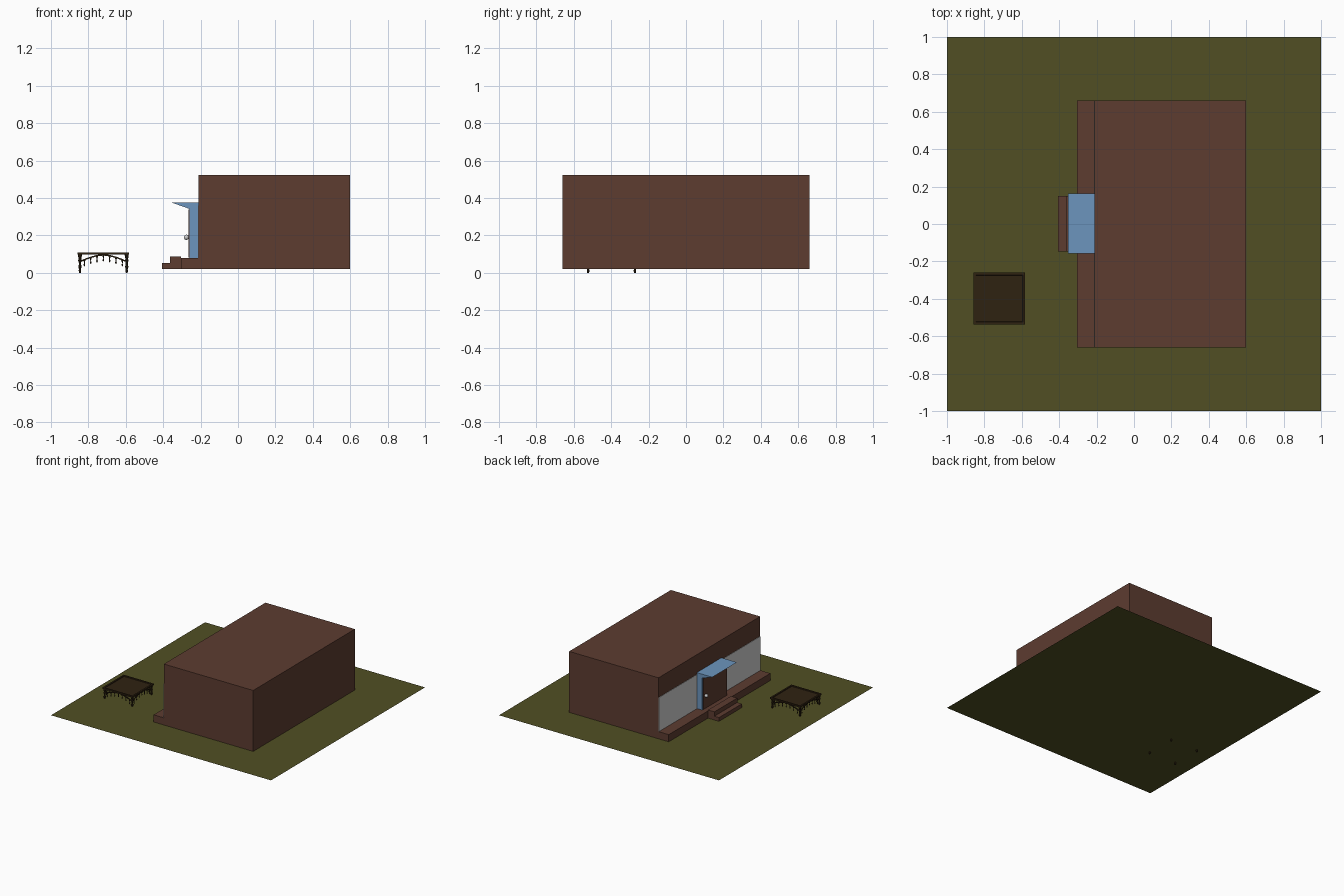
import bpy, bmesh, math
from mathutils import Matrix, Vector

if "Cube" in bpy.data.objects:
    bpy.data.objects.remove(bpy.data.objects["Cube"])


def material(name, r, g, b):
    def lin(c):
        c /= 255
        return c / 12.92 if c < 0.04045 else ((c + 0.055) / 1.055) ** 2.4
    m = bpy.data.materials.new(name)
    m.diffuse_color = (lin(r), lin(g), lin(b), 1)
    m.use_nodes = True
    m.node_tree.nodes["Principled BSDF"].inputs["Base Color"].default_value = m.diffuse_color
    return m


BROWN = material("brown_wall", 93, 60, 48)
GRASS = material("olive_grass", 81, 79, 35)
BLUE = material("blue_paint", 108, 149, 190)
GREY = material("light_grey", 207, 207, 207)
WOOD = material("dark_wood", 47, 34, 17)


def finish(name, bm, mat):
    bmesh.ops.recalc_face_normals(bm, faces=bm.faces)
    me = bpy.data.meshes.new(name)
    bm.to_mesh(me)
    bm.free()
    me.materials.append(mat)
    ob = bpy.data.objects.new(name, me)
    bpy.context.collection.objects.link(ob)
    return ob


def add_box(bm, x0, x1, y0, y1, z0, z1):
    m = Matrix.Translation(((x0 + x1) / 2, (y0 + y1) / 2, (z0 + z1) / 2))
    m = m @ Matrix.Diagonal((x1 - x0, y1 - y0, z1 - z0, 1))
    bmesh.ops.create_cube(bm, size=1, matrix=m)


def box(name, mat, *dims):
    bm = bmesh.new()
    add_box(bm, *dims)
    return finish(name, bm, mat)


def prism(name, mat, profile, y0, y1):
    """Extrude an (x, z) profile along y."""
    bm = bmesh.new()
    f = bm.faces.new([bm.verts.new((x, y0, z)) for x, z in profile])
    r = bmesh.ops.extrude_face_region(bm, geom=[f])
    verts = [v for v in r["geom"] if isinstance(v, bmesh.types.BMVert)]
    bmesh.ops.translate(bm, vec=(0, y1 - y0, 0), verts=verts)
    return finish(name, bm, mat)


def add_lathe(bm, x, y, profile, n=8):
    """Turned shape from (radius, z) points."""
    rings = [[bm.verts.new((x + r * math.cos(2 * math.pi * i / n),
                            y + r * math.sin(2 * math.pi * i / n), z))
              for i in range(n)] for r, z in profile]
    for a, b in zip(rings, rings[1:]):
        for i in range(n):
            j = (i + 1) % n
            bm.faces.new((a[i], a[j], b[j], b[i]))
    bm.faces.new(rings[0])
    bm.faces.new(rings[-1])


# Lawn: a flat sheet
bm = bmesh.new()
bmesh.ops.create_grid(bm, x_segments=1, y_segments=1, size=1,
                      matrix=Matrix.Translation((0, 0, 0.02)))
finish("lawn", bm, GRASS)

# House, porch and steps (the entrance faces -x)
G = 0.021
box("house", BROWN, -0.212, 0.60, -0.66, 0.66, G, 0.522)
box("porch", BROWN, -0.305, -0.212, -0.66, 0.66, G, 0.08)
box("lower_step", BROWN, -0.405, -0.305, -0.147, 0.15, G, 0.052)
box("upper_step", BROWN, -0.363, -0.305, -0.147, 0.15, 0.052, 0.088)

# Grey panels either side of the entrance
for name, y0, y1 in (("left_panel", 0.16, 0.658), ("right_panel", -0.658, -0.155)):
    box(name, GREY, -0.215, -0.212, y0, y1, 0.08, 0.36)

# Blue entrance with sloping canopy, brown door and knob
prism("entrance_frame", BLUE,
      [(-0.212, 0.08), (-0.26, 0.08), (-0.26, 0.342), (-0.353, 0.375), (-0.212, 0.375)],
      -0.157, 0.163)
box("door", BROWN, -0.264, -0.259, -0.156, 0.152, 0.081, 0.338)
bm = bmesh.new()
bmesh.ops.create_uvsphere(bm, u_segments=12, v_segments=8, radius=0.014,
                          matrix=Matrix.Translation((-0.276, 0.13, 0.19)))
knob = finish("door_knob", bm, GREY)
for p in knob.data.polygons:
    p.use_smooth = True

# Garden table
CX, CY, H, L = -0.72, -0.398, 0.138, 0.125
bm = bmesh.new()
add_box(bm, CX - H, CX + H, CY - H, CY + H, 0.097, 0.109)
bm.faces.ensure_lookup_table()
top = max(bm.faces, key=lambda f: f.calc_center_median().z)
bmesh.ops.inset_region(bm, faces=[top], thickness=0.018)
bmesh.ops.inset_region(bm, faces=[top], thickness=0.002, depth=-0.006)
finish("table_top", bm, WOOD)

# Turned legs
bm = bmesh.new()
leg = [(0.005, 0), (0.007, 0.012), (0.005, 0.02), (0.009, 0.032), (0.006, 0.045),
       (0.006, 0.055), (0.010, 0.065), (0.007, 0.075), (0.010, 0.088), (0.011, 0.098)]
for sx in (-1, 1):
    for sy in (-1, 1):
        add_lathe(bm, CX + sx * L, CY + sy * L, leg)
finish("table_legs", bm, WOOD)


# Arched aprons with hanging drops, one per side
def arch(t):
    return 0.096 - 0.036 * abs(t) ** 1.6


bm = bmesh.new()
N = 12
for k in range(4):
    part = bmesh.new()
    for i in range(N):
        t0, t1 = -1 + 2 * i / N, -1 + 2 * (i + 1) / N
        corners = [(t0 * L, arch(t0) - 0.004), (t1 * L, arch(t1) - 0.004),
                   (t1 * L, arch(t1) + 0.004), (t0 * L, arch(t0) + 0.004)]
        a, b = [[part.verts.new((x, -L + d, z)) for x, z in corners]
                for d in (-0.003, 0.003)]
        part.faces.new(a)
        part.faces.new(b)
        for j in (0, 2):
            part.faces.new((a[j], a[j + 1], b[j + 1], b[j]))
    for i in range(-3, 4):
        t = i / 3.7
        z = arch(t)
        add_lathe(part, t * L, -L, [(0.001, z - 0.036), (0.005, z - 0.028), (0.002, z - 0.021),
                                    (0.003, z - 0.012), (0.006, z - 0.003)], 6)
    part.transform(Matrix.Translation((CX, CY, 0)) @ Matrix.Rotation(k * math.pi / 2, 4, "Z"))
    me = bpy.data.meshes.new("apron_part")
    part.to_mesh(me)
    part.free()
    bm.from_mesh(me)
    bpy.data.meshes.remove(me)
finish("table_aprons", bm, WOOD)
